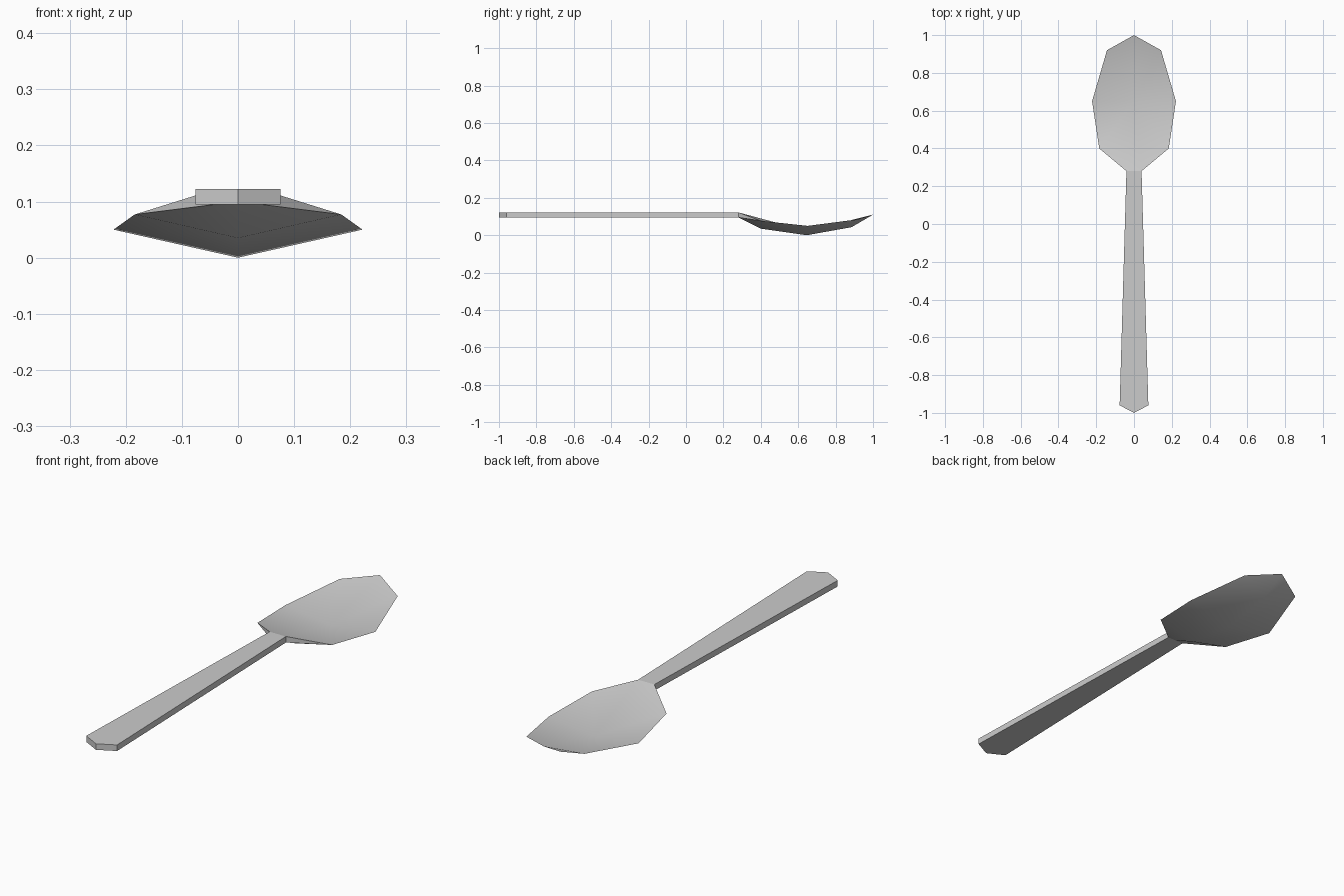
import bpy
import bmesh
import math

cube = bpy.data.objects.get("Cube")
if cube:
    bpy.data.objects.remove(cube, do_unlink=True)

# Brushed metal grey
metal = bpy.data.materials.new("metal_grey")
metal.use_nodes = True
GREY = (0.6, 0.6, 0.6, 1.0)
metal.diffuse_color = GREY
for node in metal.node_tree.nodes:
    if node.type == "BSDF_PRINCIPLED":
        node.inputs["Base Color"].default_value = GREY

HANDLE_TOP, HANDLE_BOTTOM = 0.122, 0.095
NECK_X, NECK_Y = 0.04, 0.28


def symmetric_part(name, half_faces, smooth_angle):
    """Make a closed mesh from the faces of its +x half."""
    bm = bmesh.new()
    for side in (1, -1):
        for face in half_faces:
            bm.faces.new([bm.verts.new((side * x, y, z)) for x, y, z in face])
    bmesh.ops.remove_doubles(bm, verts=bm.verts, dist=0.0005)
    bmesh.ops.recalc_face_normals(bm, faces=bm.faces)
    mesh = bpy.data.meshes.new(name)
    bm.to_mesh(mesh)
    bm.free()
    mesh.materials.append(metal)
    obj = bpy.data.objects.new(name, mesh)
    bpy.context.collection.objects.link(obj)
    bpy.ops.object.select_all(action="DESELECT")
    obj.select_set(True)
    bpy.context.view_layer.objects.active = obj
    bpy.ops.object.shade_smooth_by_angle(angle=math.radians(smooth_angle))
    return obj


# Handle: tapered flat bar with a pointed end
outline = [(0, -1), (0.076, -0.96), (NECK_X, NECK_Y), (0, NECK_Y)]
top = [(x, y, HANDLE_TOP) for x, y in outline]
bottom = [(x, y, HANDLE_BOTTOM) for x, y in outline]
walls = [(bottom[i], bottom[i + 1], top[i + 1], top[i]) for i in range(2)]
symmetric_part("handle", [top, bottom] + walls, 20)

# Bowl: hollow fan above, keeled shell below, meeting at a sharp rim
tip = (0, 1, 0.11)
rim = [(NECK_X, NECK_Y, HANDLE_TOP), (0.184, 0.4, 0.077),
       (0.222, 0.65, 0.05), (0.143, 0.92, 0.085), tip]
keel = [(0, NECK_Y, HANDLE_BOTTOM), (0, 0.4, 0.035),
        (0, 0.645, 0), (0, 0.885, 0.043)]
neck_top = (0, NECK_Y, HANDLE_TOP)
neck_low = (NECK_X, NECK_Y, HANDLE_BOTTOM)
hollow = (0, 0.65, 0.022)

faces = [(hollow, neck_top, rim[0])]
faces += [(hollow, a, b) for a, b in zip(rim, rim[1:])]
faces += [(keel[i], keel[i + 1], rim[i + 1], rim[i]) for i in (1, 2)]
faces += [(keel[0], keel[1], rim[1], neck_low),
          (neck_low, rim[1], rim[0]),
          (keel[3], tip, rim[3]),
          (keel[0], neck_low, rim[0], neck_top)]
symmetric_part("bowl", faces, 30)
